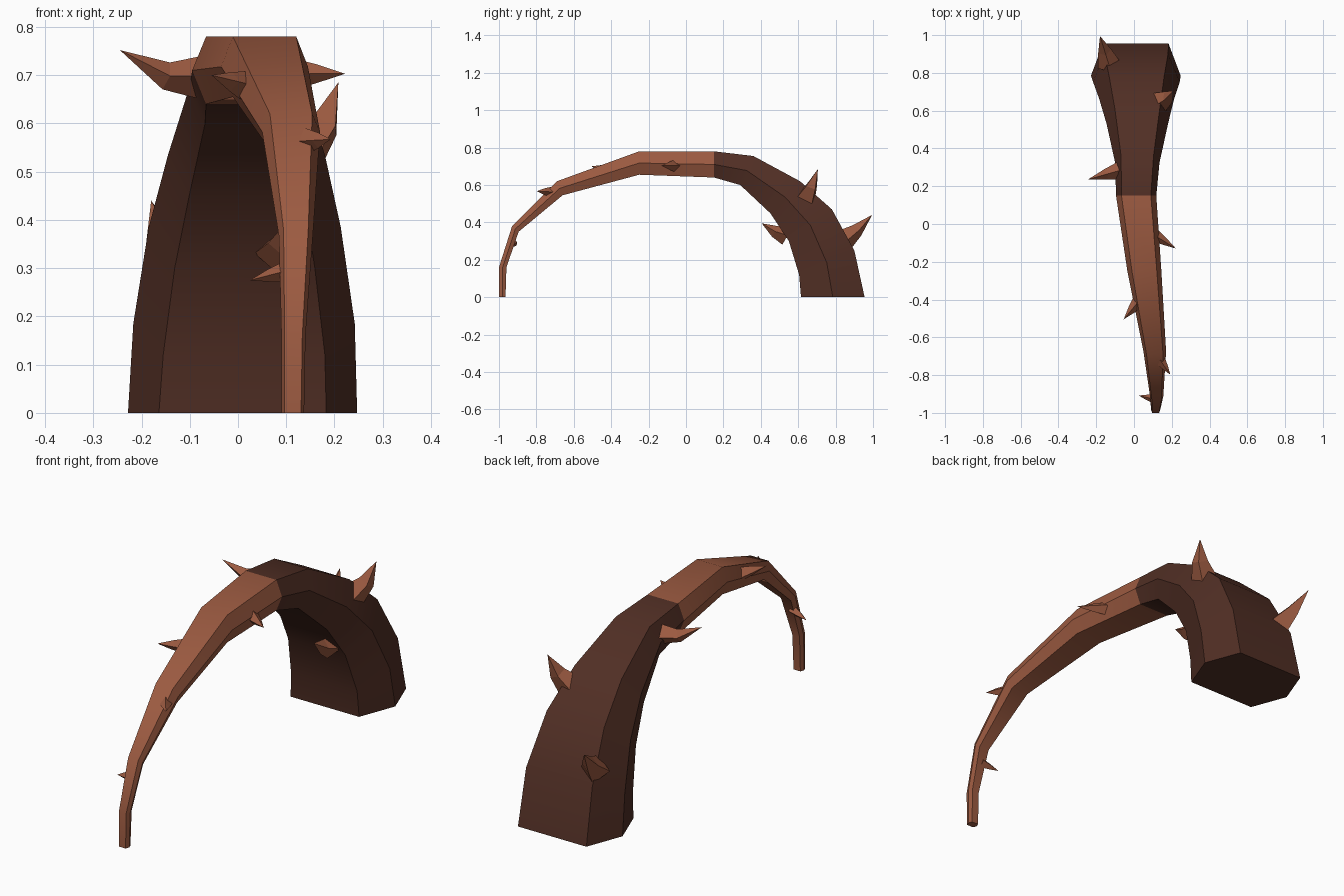
import bpy, bmesh, math
from mathutils import Vector

if "Cube" in bpy.data.objects:
    bpy.data.objects.remove(bpy.data.objects["Cube"])


def material(name, rgb):
    m = bpy.data.materials.new(name)
    m.diffuse_color = (*rgb, 1)
    m.use_nodes = True
    m.node_tree.nodes["Principled BSDF"].inputs["Base Color"].default_value = m.diffuse_color
    return m


DARK = material("dark bark", (0.082, 0.028, 0.018))
LIGHT = material("light bark", (0.335, 0.104, 0.053))


def finish(bm, name, mats, smooth=False):
    bmesh.ops.recalc_face_normals(bm, faces=bm.faces)
    me = bpy.data.meshes.new(name)
    bm.to_mesh(me)
    bm.free()
    for m in mats:
        me.materials.append(m)
    ob = bpy.data.objects.new(name, me)
    bpy.context.collection.objects.link(ob)
    if smooth:
        bpy.context.view_layer.objects.active = ob
        ob.select_set(True)
        bpy.ops.object.shade_smooth_by_angle(angle=math.radians(32))
        ob.select_set(False)
    return ob


def bridge(bm, a, b, mat=0):
    n = len(a)
    for i in range(n):
        f = bm.faces.new((a[i], a[(i + 1) % n], b[(i + 1) % n], b[i]))
        f.material_index = mat


# Arched root: hexagonal rings (left x, right x, outer y z, inner y z)
RINGS = [
    (-.228, .247, .955, 0, .615, 0),
    (-.217, .242, .90, .25, .605, .12),
    (-.185, .213, .78, .47, .55, .30),
    (-.145, .18, .61, .62, .45, .45),
    (-.10, .135, .36, .755, .29, .60),
    (-.095, .118, .15, .78, .15, .64),
    (-.035, .145, -.25, .78, -.25, .655),
    (.05, .17, -.69, .62, -.66, .545),
    (.085, .155, -.93, .38, -.895, .35),
    (.09, .14, -1, .16, -.96, .16),
    (.09, .137, -1, 0, -.965, 0),
]
bm = bmesh.new()
loops = []
for xl, xr, oy, oz, iy, iz in RINGS:
    c, w = (xl + xr) / 2, (xr - xl) / 2
    f = w * 0.73
    my, mz = (oy + iy) / 2, (oz + iz) / 2
    pts = [(c - f, oy, oz), (c + f, oy, oz), (xr, my, mz),
           (c + f, iy, iz), (c - f, iy, iz), (xl, my, mz)]
    loops.append([bm.verts.new(p) for p in pts])
for k in range(len(loops) - 1):
    bridge(bm, loops[k], loops[k + 1], 0 if k < 5 else 1)
bm.faces.new(loops[0])
bm.faces.new(loops[-1]).material_index = 1
finish(bm, "arched_root", [DARK, LIGHT], smooth=True)

# Thorns: base centre, tip, base radius, sag of the middle ring
THORNS = [
    ((-.07, .285, .70), (-.245, .235, .752), .05, (0, 0, -.025)),
    ((.11, -.06, .703), (.222, -.13, .703), .035, (0, 0, 0)),
    ((.13, .645, .54), (.208, .705, .685), .062, (.015, 0, -.01)),
    ((-.135, .85, .31), (-.18, .995, .44), .062, (0, 0, -.01)),
    ((.09, .53, .335), (.10, .405, .395), .055, (0, 0, -.01)),
    ((.10, -.925, .293), (.025, -.908, .275), .024, (0, 0, 0)),
    ((.145, -.73, .563), (.192, -.797, .567), .028, (0, 0, 0)),
    ((.02, -.415, .675), (-.055, -.505, .70), .036, (0, 0, 0)),
]


def thorn(name, base, tip, r, sag):
    base, tip = Vector(base), Vector(tip)
    d = (tip - base).normalized()
    u = d.cross(Vector((0, 0, 1))).normalized()
    v = d.cross(u)
    bm = bmesh.new()

    def ring(c, rad):
        return [bm.verts.new(c + rad * (u * math.cos(a) + v * math.sin(a)))
                for a in (i * math.pi / 2 for i in range(4))]

    low = ring(base - d * 0.01, r)
    mid = ring(base.lerp(tip, 0.45) + Vector(sag), r * 0.58)
    bridge(bm, low, mid)
    top = bm.verts.new(tip)
    for i in range(4):
        bm.faces.new((mid[i], mid[(i + 1) % 4], top))
    bm.faces.new(low)
    finish(bm, name, [LIGHT])


for i, t in enumerate(THORNS):
    thorn(f"thorn_{i + 1}", *t)
